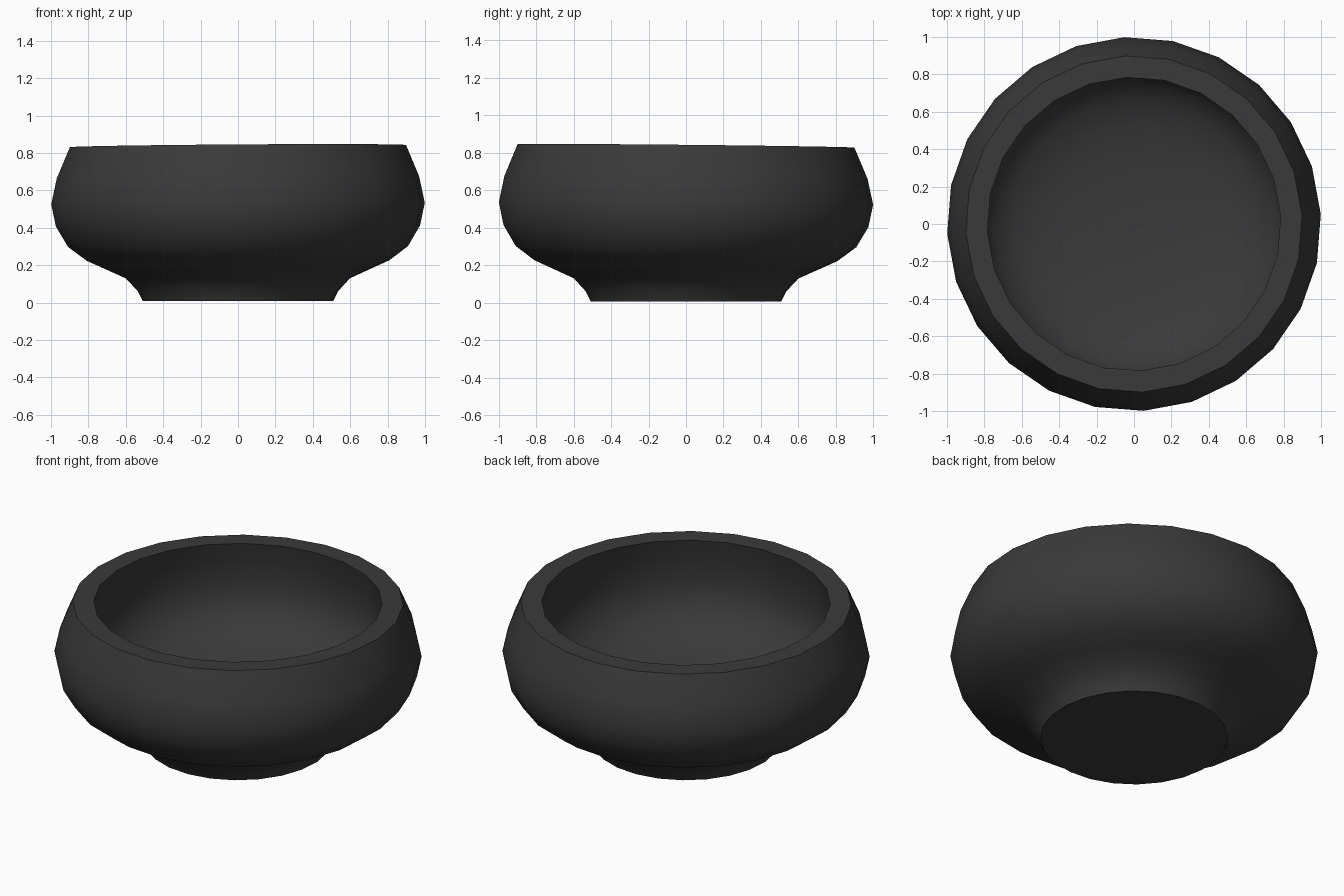
import bpy, bmesh, math

if "Cube" in bpy.data.objects:
    bpy.data.objects.remove(bpy.data.objects["Cube"])

SIDES = 24

# Half section: foot, belly, flat rim, then down the inside to the floor
PROFILE = [
    (0.51, 0.008), (0.535, 0.06), (0.60, 0.13), (0.71, 0.18), (0.81, 0.225),
    (0.91, 0.30), (0.975, 0.41), (1.00, 0.53), (0.97, 0.67), (0.90, 0.837),
    (0.785, 0.837), (0.81, 0.72), (0.825, 0.58), (0.81, 0.47), (0.75, 0.37),
    (0.66, 0.30), (0.52, 0.25), (0.35, 0.22), (0.18, 0.205),
]

bm = bmesh.new()


def ring(r, z):
    out = []
    for i in range(SIDES):
        a = 2 * math.pi * (i + 0.2) / SIDES
        x, y = r * math.cos(a), r * math.sin(a)
        # the whole bowl leans very slightly, as if hand-thrown
        out.append(bm.verts.new((x, y, z + z * (0.008 * x - 0.012 * y))))
    return out


rings = [ring(r, z) for r, z in PROFILE]
for lo, hi in zip(rings, rings[1:]):
    for i in range(SIDES):
        j = (i + 1) % SIDES
        bm.faces.new((lo[i], lo[j], hi[j], hi[i]))

# Solid foot underneath and the centre of the inner floor
bm.faces.new(rings[0][::-1])
centre = bm.verts.new((0, 0, 0.20))
for i in range(SIDES):
    bm.faces.new((rings[-1][i], rings[-1][(i + 1) % SIDES], centre))
bmesh.ops.recalc_face_normals(bm, faces=bm.faces)

mesh = bpy.data.meshes.new("bowl")
bm.to_mesh(mesh)
bm.free()
bowl = bpy.data.objects.new("bowl", mesh)
bpy.context.collection.objects.link(bowl)

# Dark glaze
mat = bpy.data.materials.new("dark_glaze")
mat.diffuse_color = (0.042, 0.042, 0.042, 1)
mat.use_nodes = True
mat.node_tree.nodes["Principled BSDF"].inputs["Base Color"].default_value = mat.diffuse_color
mesh.materials.append(mat)

# Smooth body with crisp rim and foot edges
bpy.context.view_layer.objects.active = bowl
bowl.select_set(True)
bpy.ops.object.shade_smooth_by_angle(angle=math.radians(40))
